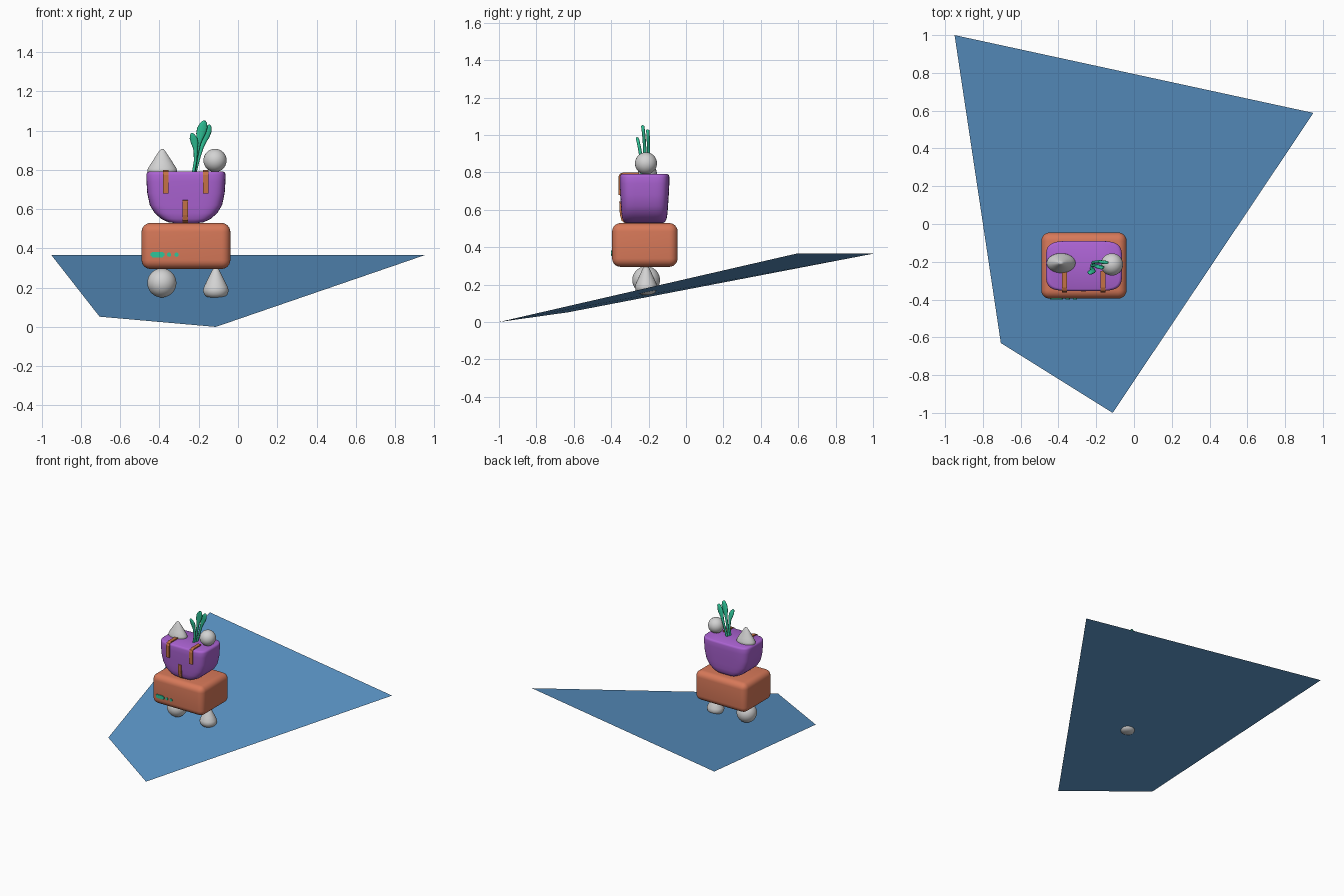
import bpy, bmesh, math
from mathutils import Vector

if "Cube" in bpy.data.objects:
    bpy.data.objects.remove(bpy.data.objects["Cube"])


def mat(name, rgb):
    m = bpy.data.materials.new(name)
    m.diffuse_color = (*rgb, 1)
    m.use_nodes = True
    m.node_tree.nodes["Principled BSDF"].inputs["Base Color"].default_value = m.diffuse_color
    return m


BLUE = mat("blue", (0.105, 0.30, 0.57))
ORANGE = mat("terracotta", (0.68, 0.19, 0.10))
PURPLE = mat("purple", (0.41, 0.125, 0.65))
GREY = mat("light grey", (0.65, 0.65, 0.65))
GREEN = mat("green", (0.03, 0.56, 0.32))
STRAP = mat("strap orange", (0.56, 0.17, 0.06))


def finish(name, bm, material, smooth=True, angle=40):
    bmesh.ops.recalc_face_normals(bm, faces=bm.faces)
    me = bpy.data.meshes.new(name)
    bm.to_mesh(me)
    bm.free()
    ob = bpy.data.objects.new(name, me)
    bpy.context.collection.objects.link(ob)
    me.materials.append(material)
    if smooth:
        bpy.ops.object.select_all(action='DESELECT')
        ob.select_set(True)
        bpy.context.view_layer.objects.active = ob
        bpy.ops.object.shade_smooth_by_angle(angle=math.radians(angle))
    return ob


def loft(name, rings, material, angle=40):
    """Skin closed rings of points and cap both ends."""
    bm = bmesh.new()
    vs = [[bm.verts.new(p) for p in r] for r in rings]
    n = len(vs[0])
    for a, b in zip(vs, vs[1:]):
        for i in range(n):
            j = (i + 1) % n
            bm.faces.new((a[i], a[j], b[j], b[i]))
    bm.faces.new(vs[0])
    bm.faces.new(vs[-1])
    return finish(name, bm, material, angle=angle)


def ring(c, rx, ry, power=2, n=40):
    pts = []
    for i in range(n):
        a = math.tau * i / n
        ca, sa = math.cos(a), math.sin(a)
        pts.append((c[0] + rx * math.copysign(abs(ca) ** (2 / power), ca),
                    c[1] + ry * math.copysign(abs(sa) ** (2 / power), sa), c[2]))
    return pts


def ball(name, c, r):
    bm = bmesh.new()
    bmesh.ops.create_uvsphere(bm, u_segments=40, v_segments=24, radius=r)
    bmesh.ops.translate(bm, verts=bm.verts, vec=c)
    finish(name, bm, GREY)


def soft_cone(name, c, rx, ry, h):
    prof = [(0.3, 0), (0.7, 0.04), (0.92, 0.13), (1, 0.24), (0.95, 0.34), (0.75, 0.5),
            (0.45, 0.74), (0.2, 0.93), (0.12, 0.98), (0.03, 1)]
    loft(name, [ring((c[0], c[1], c[2] + h * t), rx * r, ry * r) for r, t in prof], GREY, 60)


def ribbon(name, path, x, w):
    bm = bmesh.new()
    rows = [[bm.verts.new((x + s * w / 2, y, z)) for s in (-1, 1)] for y, z in path]
    for a, b in zip(rows, rows[1:]):
        bm.faces.new((a[0], a[1], b[1], b[0]))
    ob = finish(name, bm, STRAP, smooth=False)
    sol = ob.modifiers.new("thickness", 'SOLIDIFY')
    sol.thickness = 0.014
    sol.offset = 0


def leaf(name, p0, p1, p2, width):
    """Curved stalk that widens into a flat blade."""
    p0, p1, p2 = Vector(p0), Vector(p1), Vector(p2)
    prof = [(0, .008), (.3, .008), (.52, .010), (.62, .6), (.74, .95), (.85, 1), (.94, .7), (.985, .35), (1, .08)]
    rings = []
    for t, r in prof:
        c = p0 * (1 - t) ** 2 + p1 * 2 * t * (1 - t) + p2 * t * t
        rx = r if r < 0.05 else r * width
        rings.append(ring(c, rx, min(rx, 0.009), n=14))
    loft(name, rings, GREEN, 60)


# sloping ground sheet
bm = bmesh.new()
bm.faces.new([bm.verts.new(p) for p in
              ((-0.95, 1, 0.365), (-0.705, -0.63, 0.052), (-0.113, -1, 0), (0.95, 0.588, 0.365))])
sheet = finish("sloping_sheet", bm, BLUE, smooth=False)
if sheet.data.polygons[0].normal.z < 0:
    sheet.data.flip_normals()

# supports under the case
ball("lower_ball", (-0.388, -0.213, 0.224), 0.074)
soft_cone("lower_cone", (-0.113, -0.213, 0.145), 0.065, 0.06, 0.165)

# rounded case
bm = bmesh.new()
bmesh.ops.create_cube(bm, size=1)
bmesh.ops.scale(bm, verts=bm.verts, vec=(0.452, 0.35, 0.234))
bmesh.ops.translate(bm, verts=bm.verts, vec=(-0.265, -0.22, 0.412))
bmesh.ops.bevel(bm, geom=bm.edges[:], offset=0.045, segments=6, profile=0.5, affect='EDGES')
finish("case", bm, ORANGE, angle=60)

# front indicator bar and dots
bm = bmesh.new()
bmesh.ops.create_cube(bm, size=1)
bmesh.ops.scale(bm, verts=bm.verts, vec=(0.07, 0.012, 0.028))
bmesh.ops.bevel(bm, geom=[e for e in bm.edges if abs(e.verts[0].co.y - e.verts[1].co.y) > 0.005],
                offset=0.006, segments=3, affect='EDGES')
bmesh.ops.translate(bm, verts=bm.verts, vec=(-0.41, -0.395, 0.368))
finish("indicator_bar", bm, GREEN)
for k, x in enumerate((-0.351, -0.313)):
    rings = [[(x + 0.011 * math.cos(math.tau * i / 20), y, 0.368 + 0.011 * math.sin(math.tau * i / 20))
              for i in range(20)] for y in (-0.39, -0.401)]
    loft(f"indicator_dot_{k + 1}", rings, GREEN)

# bag body: (height, half width, half depth)
levels = [(.528, .05, .095), (.533, .09, .108), (.55, .126, .118), (.58, .16, .123), (.62, .184, .126),
          (.68, .197, .130), (.74, .201, .133), (.775, .202, .133), (.787, .198, .130), (.791, .188, .122)]
loft("bag", [ring((-0.265, -0.222, z), w, d, 5, 64) for z, w, d in levels], PURPLE, 60)

# bag straps
for k, x in enumerate((-0.368, -0.164)):
    ribbon(f"upper_strap_{k + 1}", [(-.25, .793), (-.335, .793), (-.35, .787), (-.355, .773), (-.355, .68)], x, 0.027)
ribbon("lower_strap", [(-.35, .645), (-.349, .60), (-.345, .57), (-.338, .545), (-.318, .531)], -0.268, 0.027)

# objects on the bag
ball("upper_ball", (-0.117, -0.214, 0.848), 0.059)
soft_cone("upper_cone", (-0.386, -0.207, 0.758), 0.076, 0.052, 0.148)

# sprout
leaf("leaf_tall", (-.225, -.22, .78), (-.205, -.215, .93), (-.172, -.232, 1.052), .026)
leaf("leaf_right", (-.22, -.205, .78), (-.19, -.195, .91), (-.146, -.205, 1.03), .024)
leaf("leaf_left", (-.228, -.235, .78), (-.20, -.235, .89), (-.235, -.262, .988), .02)
